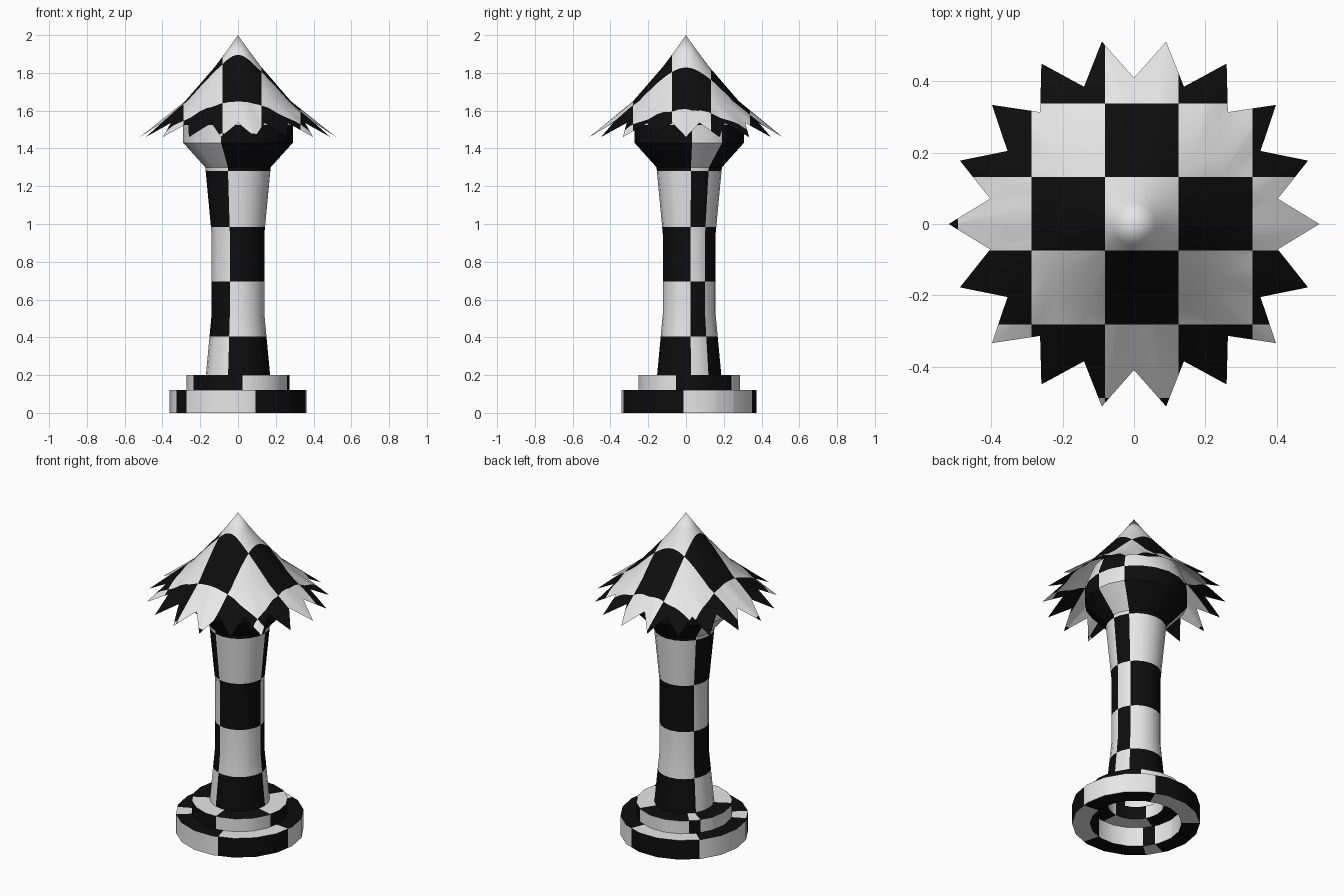
import bpy, bmesh, math
from mathutils import Vector

if "Cube" in bpy.data.objects:
    bpy.data.objects.remove(bpy.data.objects["Cube"])

CY = 0.017   # the tower and base sit slightly behind the roof centre


def material(name, v):
    m = bpy.data.materials.new(name)
    m.diffuse_color = (v, v, v, 1)
    m.use_nodes = True
    m.node_tree.nodes["Principled BSDF"].inputs["Base Color"].default_value = m.diffuse_color
    return m


MATS = [material("white", 0.8), material("black", 0.004)]


def cut(bm, co, no):
    bmesh.ops.bisect_plane(bm, geom=bm.verts[:] + bm.edges[:] + bm.faces[:],
                           dist=1e-5, plane_co=co, plane_no=no)


def finish(name, bm, rule, y=0.0, angle=35):
    bmesh.ops.recalc_face_normals(bm, faces=bm.faces[:])
    for f in bm.faces:
        f.material_index = int(rule(f.calc_center_median(), f.normal))
    me = bpy.data.meshes.new(name)
    bm.to_mesh(me)
    bm.free()
    ob = bpy.data.objects.new(name, me)
    ob.location.y = y
    bpy.context.collection.objects.link(ob)
    for m in MATS:
        me.materials.append(m)
    bpy.ops.object.select_all(action='DESELECT')
    ob.select_set(True)
    bpy.context.view_layer.objects.active = ob
    bpy.ops.object.shade_smooth_by_angle(angle=math.radians(angle))


def lathe(profile, sides, closed=False):
    bm = bmesh.new()
    rings = [[bm.verts.new((r * math.cos(2 * math.pi * i / sides),
                            r * math.sin(2 * math.pi * i / sides), z))
              for i in range(sides)] for r, z in profile]
    pairs = list(zip(rings, rings[1:])) + ([(rings[-1], rings[0])] if closed else [])
    for a, b in pairs:
        for i in range(sides):
            j = (i + 1) % sides
            bm.faces.new((a[i], a[j], b[j], b[i]))
    return bm


def cut_sectors(bm, spans):
    for a in {a for s in spans for a in s}:
        t = math.radians(a)
        cut(bm, (0, 0, 0), (-math.sin(t), math.cos(t), 0))


def in_spans(c, spans):
    a = math.degrees(math.atan2(c.y, c.x)) % 360
    return any(s <= a < e or s <= a + 360 < e for s, e in spans)


# Tower: shaft flaring into a head, checks in angular sectors and height rows
spans = [(252, 363), (37, 148)]
rows = [0.405, 0.695, 0.985, 1.28, 1.525]
bm = lathe([(0.17, 0.2), (0.14, 0.52), (0.14, 0.95), (0.173, 1.3),
            (0.29, 1.43), (0.29, 1.54), (0.25, 1.64)], 20)
cut_sectors(bm, spans)
for z in rows:
    cut(bm, (0, 0, z), (0, 0, 1))
# the head is black and white in the same phase as the row below it reversed
finish("tower", bm,
       lambda c, n: in_spans(c, spans) ^ (sum(c.z > z for z in rows) % 2 == 1),
       CY)


# Base: two hollow rings
def ring(name, r_out, r_in, z0, z1, spans):
    bm = lathe([(r_out, z0), (r_out, z1), (r_in, z1), (r_in, z0)], 18, True)
    cut_sectors(bm, spans)
    finish(name, bm, lambda c, n: in_spans(c, spans) ^ (abs(n.z) > 0.5), CY)


ring("base_ring", 0.363, 0.26, 0, 0.12, [(205, 221), (285, 355), (68, 139)])
ring("collar_ring", 0.273, 0.16, 0.12, 0.2, [(209, 275), (345, 416), (131, 145)])

# Roof: cone with a zigzag edge, checks projected from above
N = 36
bm = bmesh.new()
apex = bm.verts.new((0, 0, 2))
prev = None
for k, (r, z) in enumerate([(0.06, 1.915), (0.12, 1.835), (0.28, 1.65), (0.52, 1.46)]):
    cur = []
    for i in range(N):
        rr, zz = (0.41, 1.535) if k == 3 and i % 2 else (r, z)
        t = 2 * math.pi * i / N
        cur.append(bm.verts.new((rr * math.cos(t), rr * math.sin(t), zz)))
    for i in range(N):
        j = (i + 1) % N
        if prev is None:
            bm.faces.new((apex, cur[i], cur[j]))
        elif k < 3:
            bm.faces.new((prev[i], cur[i], cur[j], prev[j]))
        else:
            bm.faces.new((prev[i], cur[i], cur[j]))
            bm.faces.new((prev[i], cur[j], prev[j]))
    prev = cur
STEP, X0, Y0 = 0.2065, -0.081, -0.075
for k in range(-3, 4):
    cut(bm, (X0 + k * STEP, 0, 0), (1, 0, 0))
    cut(bm, (0, Y0 + k * STEP, 0), (0, 1, 0))
finish("roof", bm, lambda c, n: (math.floor((c.x - X0) / STEP)
                                 + math.floor((c.y - Y0) / STEP)) % 2)
